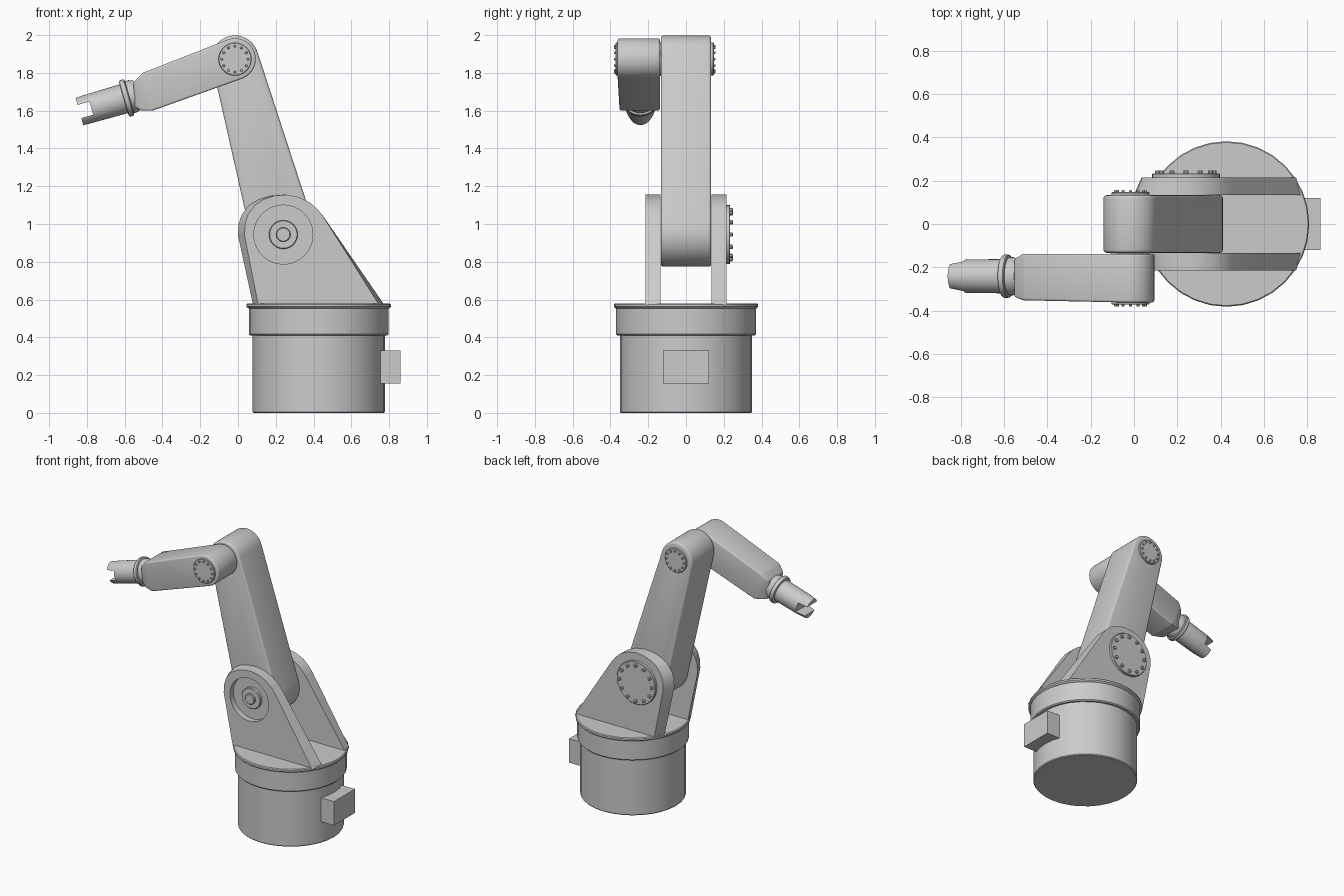
import bpy, bmesh
from math import sin, cos, pi, radians, sqrt
from mathutils import Vector
from mathutils.geometry import convex_hull_2d

if "Cube" in bpy.data.objects:
    bpy.data.objects.remove(bpy.data.objects["Cube"])

SHOULDER, ELBOW = (0.24, 0.944), (-0.016, 1.873)
FRONT, BACK, UP = Vector((0, -1, 0)), Vector((0, 1, 0)), Vector((0, 0, 1))


def finish(name, bm, bevel=0.0, angle=0.6):
    bmesh.ops.recalc_face_normals(bm, faces=bm.faces)
    if bevel:
        edges = [e for e in bm.edges if e.is_manifold and e.calc_face_angle() > angle]
        bmesh.ops.bevel(bm, geom=edges, offset=bevel, segments=3, profile=0.5,
                        affect='EDGES', clamp_overlap=True)
    me = bpy.data.meshes.new(name)
    bm.to_mesh(me)
    bm.free()
    ob = bpy.data.objects.new(name, me)
    bpy.context.collection.objects.link(ob)
    smooth(ob)
    return ob


def smooth(ob):
    bpy.ops.object.select_all(action='DESELECT')
    ob.select_set(True)
    bpy.context.view_layer.objects.active = ob
    bpy.ops.object.shade_smooth_by_angle(angle=radians(32))


def lathe_into(bm, profile, origin, axis, seg):
    """Revolve (radius, height) points about an axis and cap both ends."""
    rot = UP.rotation_difference(axis)
    rings = [[bm.verts.new(Vector(origin) + rot @ Vector(
        (r * cos(2 * pi * i / seg), r * sin(2 * pi * i / seg), h))) for i in range(seg)]
        for r, h in profile]
    for a, b in zip(rings, rings[1:]):
        for i in range(seg):
            j = (i + 1) % seg
            bm.faces.new((a[i], a[j], b[j], b[i]))
    bm.faces.new(rings[0])
    bm.faces.new(rings[-1])


def lathe(name, profile, origin, axis=UP, seg=32):
    bm = bmesh.new()
    lathe_into(bm, profile, origin, axis, seg)
    return finish(name, bm)


def circle(c, r, n=40):
    return [(c[0] + r * cos(2 * pi * i / n), c[1] + r * sin(2 * pi * i / n)) for i in range(n)]


def prism(points, y0, y1, end_map=lambda x: x):
    """Extrude the convex hull of xz points along y; end_map reshapes x at y1."""
    hull = [points[i] for i in convex_hull_2d([Vector(p) for p in points])]
    bm = bmesh.new()
    a = [bm.verts.new((x, y0, z)) for x, z in hull]
    b = [bm.verts.new((end_map(x), y1, z)) for x, z in hull]
    bm.faces.new(a)
    bm.faces.new(b)
    for i in range(len(hull)):
        j = (i + 1) % len(hull)
        bm.faces.new((a[i], a[j], b[j], b[i]))
    return bm


def box(name, lo, hi):
    return finish(name, prism([(x, z) for x in (lo[0], hi[0]) for z in (lo[2], hi[2])],
                              lo[1], hi[1]))


def cut(ob, cutter):
    mod = ob.modifiers.new("cut", 'BOOLEAN')
    mod.operation, mod.object, mod.solver = 'DIFFERENCE', cutter, 'EXACT'
    bpy.context.view_layer.objects.active = ob
    bpy.ops.object.modifier_apply(modifier=mod.name)
    bpy.data.objects.remove(cutter)
    smooth(ob)


def bolted_cap(name, centre, y, axis, r, thick, bolt_ring, bolt_r, bolt_h):
    bm = bmesh.new()
    o = Vector((centre[0], y, centre[1]))
    lathe_into(bm, [(r, -0.01), (r, thick - 0.003), (r - 0.003, thick)], o, axis, 40)
    for i in range(12):
        t = 2 * pi * i / 12
        p = o + Vector((cos(t), 0, sin(t))) * bolt_ring + axis * (thick - 0.004)
        lathe_into(bm, [(bolt_r, 0), (bolt_r, bolt_h), (bolt_r * .7, bolt_h + .004)], p, axis, 10)
    return finish(name, bm)


# Round pedestal, turntable ring and rear connector box
C = (0.427, 0, 0)
lathe("pedestal", [(0.345, 0), (0.35, 0.006), (0.35, 0.42)], C)
lathe("turntable", [(0.363, 0.41), (0.37, 0.417), (0.37, 0.553), (0.376, 0.556),
                    (0.382, 0.562), (0.382, 0.574), (0.377, 0.58)], C)
box("connector_box", (0.74, -0.121, 0.155), (0.86, 0.121, 0.33))

# Shoulder brackets: tapered plates, narrower on the outside
bracket = [(0.08, 0.57), (0.0, 0.94), (0.003, 1.0), (0.02, 1.05), (0.06, 1.1), (0.11, 1.13),
           (0.17, 1.149), (0.24, 1.155), (0.31, 1.143), (0.375, 1.115), (0.42, 1.078),
           (0.455, 1.036), (0.776, 0.57)]
plates = {}
for side, s in (("front", -1), ("back", 1)):
    plates[side] = finish(side + "_bracket", prism(
        bracket, s * 0.134, s * 0.214, lambda x: 0.43 + (x - 0.43) * 0.92))

# Recess with hub in the front bracket, bolted cap on the back one
sx, sz = SHOULDER
cut(plates["front"], lathe("recess_cutter", [(0.156, 0), (0.156, 0.1)],
                           (sx, -0.172, sz), FRONT, 48))
lathe("shoulder_hub", [(0.076, 0), (0.076, 0.02), (0.072, 0.024), (0.038, 0.024),
                       (0.038, 0.036), (0.034, 0.04)], (sx, -0.17, sz), FRONT)
bolted_cap("shoulder_cap", SHOULDER, 0.214, BACK, 0.156, 0.02, 0.13, 0.012, 0.014)

# Upper arm: tapered link between shoulder and elbow
finish("upper_arm", prism(circle(SHOULDER, 0.17) + circle(ELBOW, 0.125), -0.133, 0.133), 0.014)
bolted_cap("elbow_back_cap", ELBOW, 0.133, BACK, 0.087, 0.014, 0.069, 0.007, 0.01)
lathe("elbow_spacer", [(0.09, 0), (0.09, 0.03)], (ELBOW[0], -0.125, ELBOW[1]), FRONT, 40)

# Forearm: link whose far end tapers in towards the wrist
pts = circle(ELBOW, 0.11) + [(-0.505, 1.80), (-0.553, 1.75), (-0.549, 1.622),
                             (-0.52, 1.602), (-0.452, 1.60)]
bm = prism(pts, -0.362, -0.138)
axis = Vector((-0.94, 0, -0.341)).normalized()
piv = Vector((ELBOW[0], 0, ELBOW[1]))
bmesh.ops.bisect_plane(bm, geom=bm.verts[:] + bm.edges[:] + bm.faces[:],
                       plane_co=piv + axis * 0.5, plane_no=axis)
for v in bm.verts:
    d = (v.co - piv).dot(axis)
    if d > 0.508:
        v.co.y = -0.246 + (v.co.y + 0.246) * (1 - (d - 0.5) * 4.5)
    elif d > 0.45 and v.co.y < -0.3:
        v.co.y += 0.01
finish("forearm", bm, 0.012, 0.5)
bolted_cap("elbow_front_cap", ELBOW, -0.362, FRONT, 0.087, 0.01, 0.069, 0.007, 0.01)

# Wrist collar with two stepped rings
hand = Vector((-cos(radians(16)), 0, -sin(radians(16))))
W = Vector((-0.58, -0.241, 1.67))
lathe("wrist_collar", [(0.078, -0.05), (0.088, -0.025), (0.088, -0.006), (0.097, -0.004),
                       (0.1, 0), (0.1, 0.018), (0.096, 0.024), (0.08, 0.026)], W, hand)

# Gripper: round hand, flattened at the tip, with a slot forming two jaws
bm = bmesh.new()
L = 0.27
lathe_into(bm, [(0.074, 0), (0.079, 0.03), (0.077, L - 0.06), (0.075, L)], W, hand, 32)
for v in bm.verts:
    if (v.co - W).dot(hand) > L - 0.01:
        v.co.y = W.y + (v.co.y - W.y) * 0.85
gripper = finish("gripper", bm)
n = Vector((-hand.z, 0, hand.x))
corners = [W + hand * h + n * s for h in (L - 0.066, L + 0.1) for s in (-0.036, 0.036)]
cut(gripper, finish("slot_cutter", prism([(p.x, p.z) for p in corners], -0.4, -0.1)))
